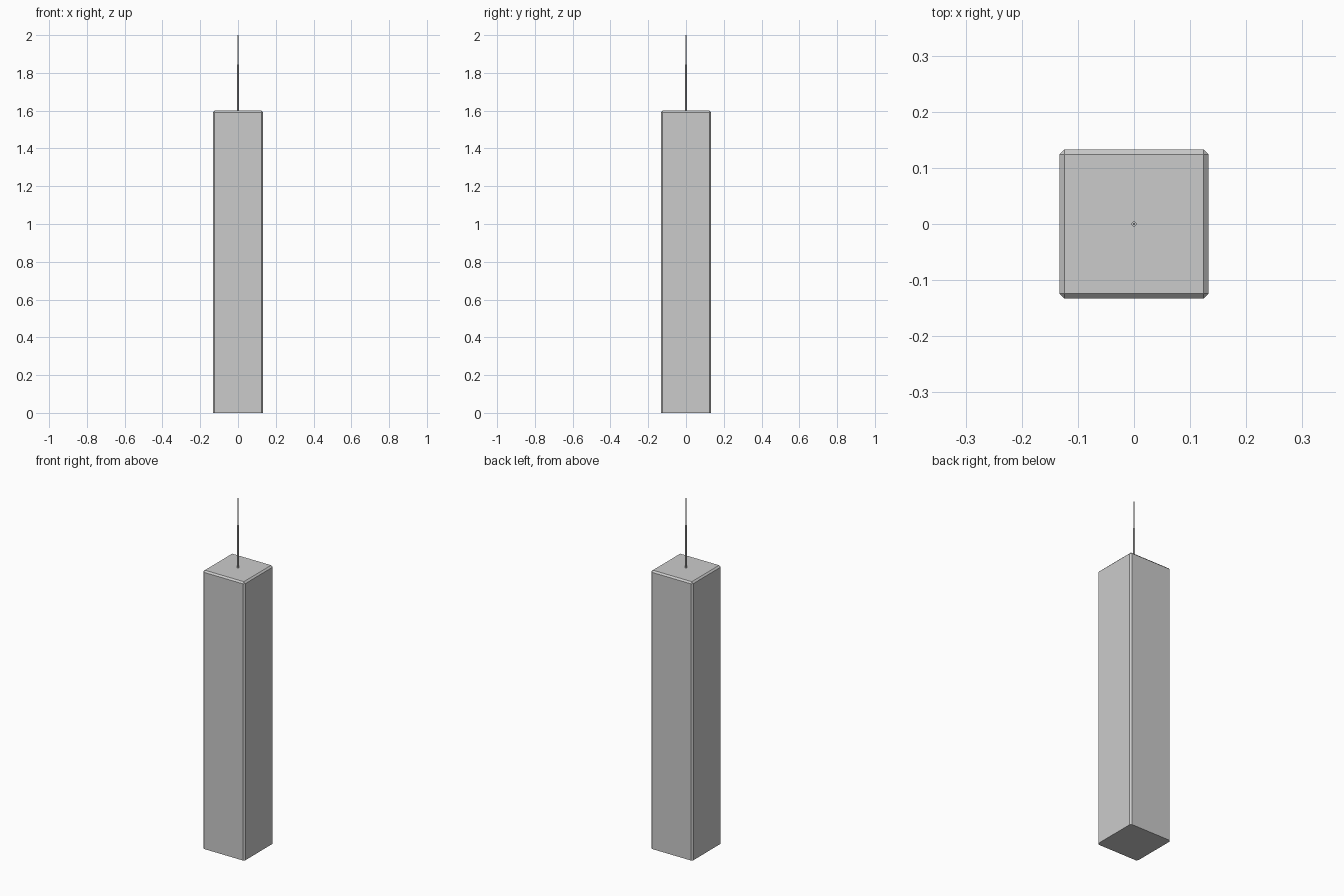
import bpy, bmesh

if "Cube" in bpy.data.objects:
    bpy.data.objects.remove(bpy.data.objects["Cube"])

HALF, HEIGHT, BEVEL = 0.133, 1.6, 0.009


def add_object(name, bm):
    mesh = bpy.data.meshes.new(name)
    bm.to_mesh(mesh)
    bm.free()
    obj = bpy.data.objects.new(name, mesh)
    bpy.context.collection.objects.link(obj)
    return obj


def rod(name, radius, z0, z1, sides=12):
    bpy.ops.mesh.primitive_cylinder_add(vertices=sides, radius=radius, depth=z1 - z0,
                                        location=(0, 0, (z0 + z1) / 2))
    obj = bpy.context.object
    obj.name = name
    bpy.ops.object.shade_smooth_by_angle()
    return obj


# Tower body: box with chamfered uprights and top edges, sharp bottom
bm = bmesh.new()
bmesh.ops.create_cube(bm, size=1)
for v in bm.verts:
    v.co = (v.co.x * 2 * HALF, v.co.y * 2 * HALF, (v.co.z + 0.5) * HEIGHT)
edges = [e for e in bm.edges if max(v.co.z for v in e.verts) > HEIGHT / 2]
bmesh.ops.bevel(bm, geom=edges, offset=BEVEL, segments=1, affect='EDGES')
add_object("tower_body", bm)

# Two-stage mast on the roof
rod("mast_lower", 0.0045, HEIGHT, 1.845)
rod("mast_tip", 0.002, 1.845, 2.0)
